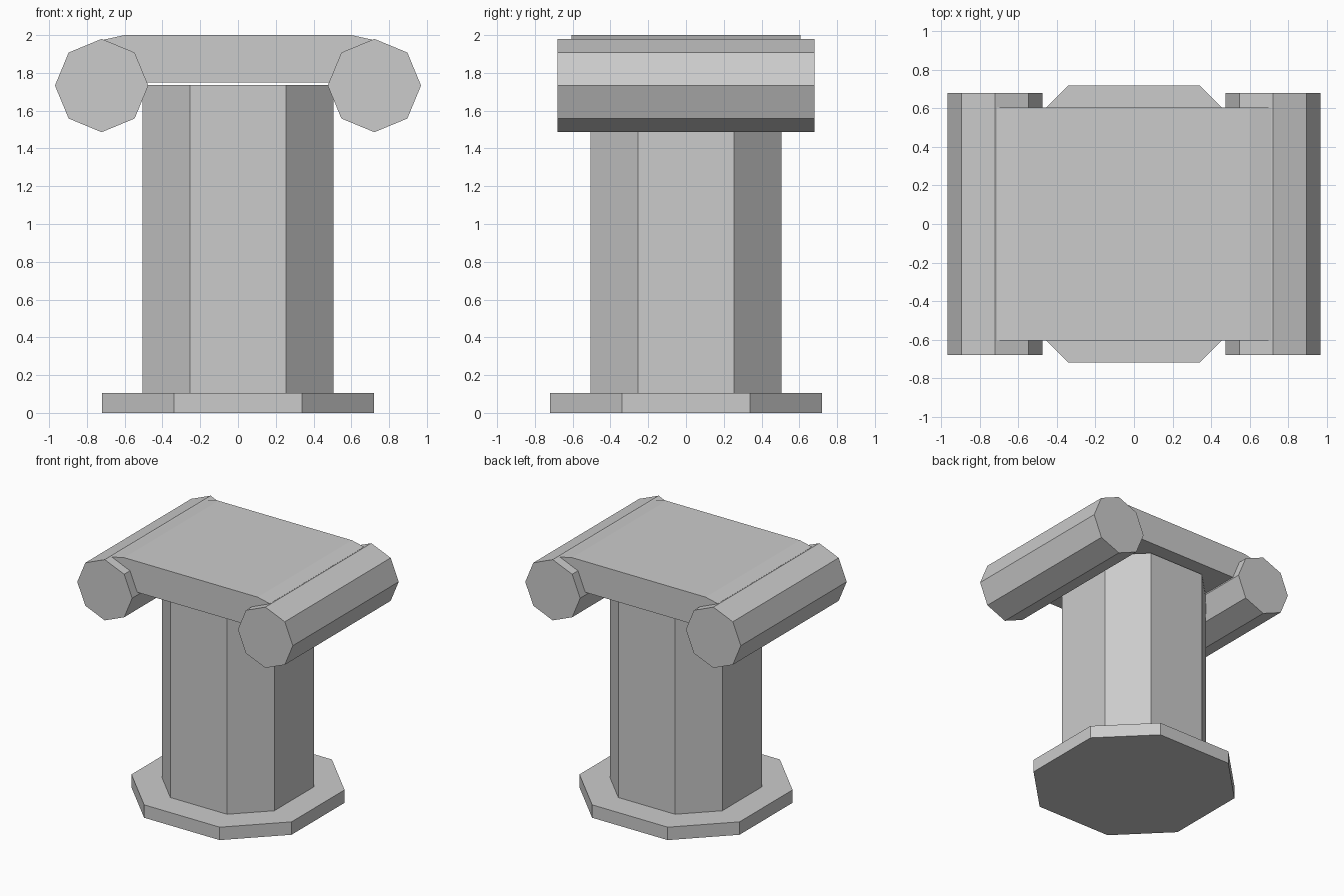
import bpy
from math import cos, sin, pi
from mathutils import Vector

if "Cube" in bpy.data.objects:
    bpy.data.objects.remove(bpy.data.objects["Cube"])


def extrude(name, profile, offset):
    """Closed prism made by sweeping a 3D profile along an offset."""
    n = len(profile)
    off = Vector(offset)
    verts = [Vector(p) for p in profile] + [Vector(p) + off for p in profile]
    faces = [tuple(reversed(range(n))), tuple(range(n, 2 * n))]
    faces += [(i, (i + 1) % n, n + (i + 1) % n, n + i) for i in range(n)]
    mesh = bpy.data.meshes.new(name)
    mesh.from_pydata(verts, [], faces)
    ob = bpy.data.objects.new(name, mesh)
    bpy.context.collection.objects.link(ob)
    return ob


def chamfered_square(half, flat, z):
    pts = []
    for sx, sy in ((1, 1), (-1, 1), (-1, -1), (1, -1)):
        corner = [(half * sx, flat * sy, z), (flat * sx, half * sy, z)]
        pts += corner if sx * sy > 0 else corner[::-1]
    return pts


# Octagonal foot and column
extrude("base_plate", chamfered_square(0.72, 0.34, 0), (0, 0, 0.105))
extrude("column", chamfered_square(0.505, 0.255, 0.105), (0, 0, 1.63))

# Top slab with sloping shoulders that run into the rolls
slab = [(-0.6, 2.0), (-0.71, 1.976), (-0.71, 1.75),
        (0.71, 1.75), (0.71, 1.976), (0.6, 2.0)]
extrude("top_slab", [(x, 0.605, z) for x, z in reversed(slab)], (0, -1.21, 0))

# Octagonal scroll roll along each side
for side, label in ((-1, "left"), (1, "right")):
    ring = [(side * 0.722 + 0.247 * cos(i * pi / 4), 0.68,
             1.733 + 0.247 * sin(i * pi / 4)) for i in range(8)]
    extrude(label + "_roll", ring, (0, -1.36, 0))
